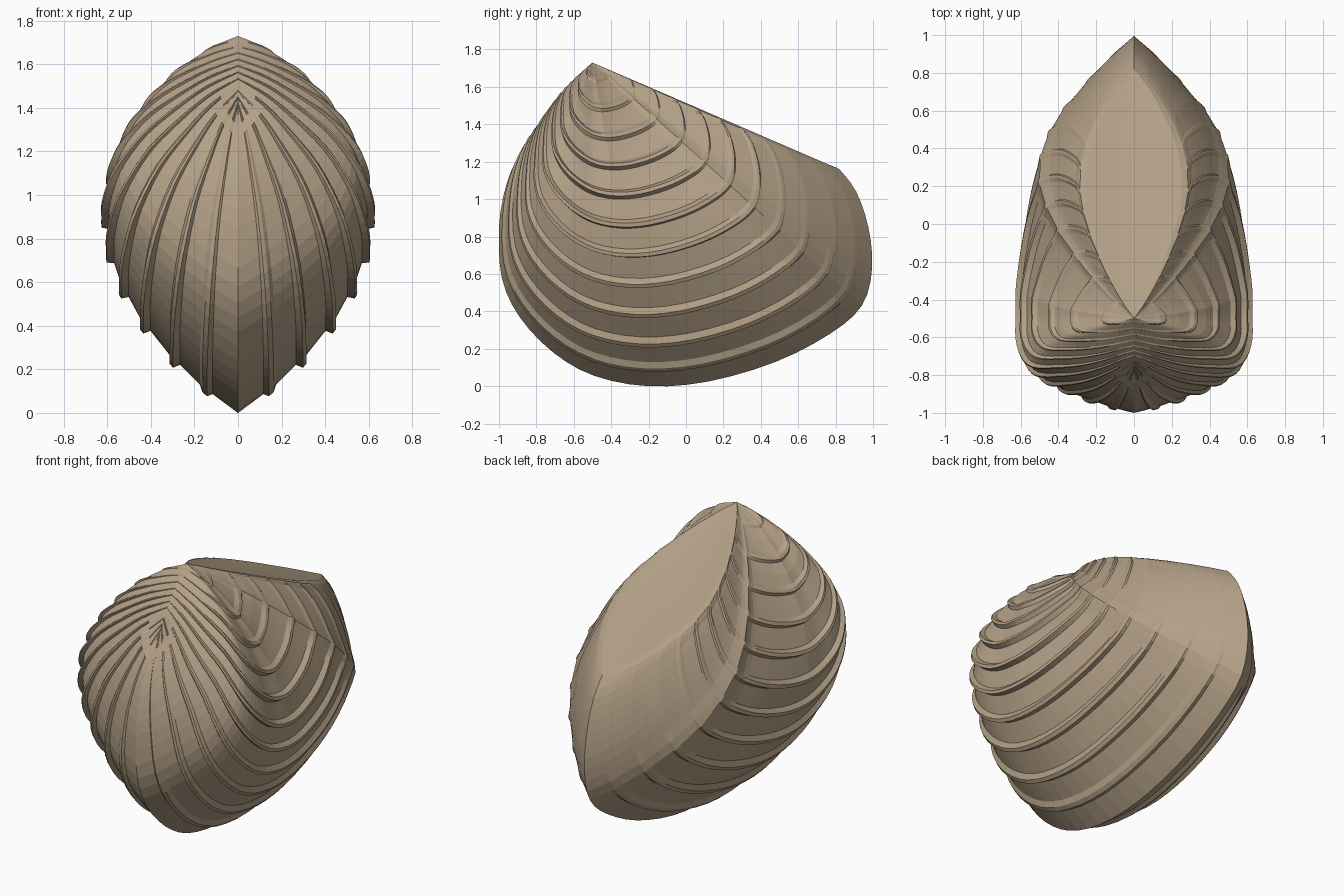
import bpy, bmesh, math
from mathutils import Vector

if "Cube" in bpy.data.objects:
    bpy.data.objects.remove(bpy.data.objects["Cube"])

UMBO = Vector((0, -0.5, 1.73))
# Valve margin: y, z, inflation, ridge strength (front seam -> keel -> hinge)
MARGIN = [(-.77, 1.40, 0, .1), (-.88, 1.26, .24, .2), (-.96, 1.08, .46, .3), (-1, .85, .70, .45),
          (-.985, .58, .88, .7), (-.89, .37, .96, .9), (-.71, .18, 1, 1), (-.49, .055, 1, 1),
          (-.2, 0, 1, 1), (.12, .025, .98, 1), (.48, .13, .94, .95), (.77, .28, .89, .75),
          (.94, .43, .86, .2), (.995, .63, .75, .2), (.975, .85, .64, .3), (.91, 1.04, .54, .3),
          (.82, 1.16, .45, 0), (.80, 1.17, 0, 0)]
KEEL = 12
# Inflation of the valve from beak (0) to margin (1)
PROFILE = [(0, 0), (.02, .07), (.075, .205), (.13, .30), (.19, .39), (.31, .51), (.42, .575), (.5, .595),
           (.6, .57), (.68, .515), (.77, .42), (.87, .27), (.94, .14), (1, 0)]
RIDGES = [.055 + .09 * k for k in range(10)] + [.943]


def width(s):
    for (a, p), (b, q) in zip(PROFILE, PROFILE[1:]):
        if s <= b:
            return p + (q - p) * (s - a) / (b - a)
    return 0


def margin(t):
    n = len(MARGIN) - 1
    i = min(int(t), n - 1)
    f = t - i
    p = [MARGIN[max(0, min(n, i + k))] for k in (-1, 0, 1, 2)]
    if i == n - 1:
        return [a + (b - a) * f for a, b in zip(p[1], p[2])]
    return [.5 * (2 * b + (c - a) * f + (2 * a - 5 * b + 4 * c - d) * f * f
                  + (3 * b - a - 3 * c + d) * f ** 3) for a, b, c, d in zip(*p)]


def base(s, t):
    y, z, g, _ = margin(t)
    back = max(0, min(1, (t - 8) / 4))
    x = width(s) * max(0, g) * (1 - .4 * back * (1 - s) ** 3)
    bow = .035 * max(0, 1 - t / 3) * math.sin(math.pi * s)     # lunule bows forward
    return Vector((x, UMBO.y + s * (y - UMBO.y) - bow, UMBO.z + s * (z - UMBO.z)))


def normal(s, t):
    e, n = .012, len(MARGIN) - 1
    ds = base(min(1, s + e), t) - base(max(.001, s - e), t)
    dt = base(s, min(n, t + .05)) - base(s, max(0, t - .05))
    v = ds.cross(dt)
    if v.x < 0:
        v = -v
    return v.normalized() if v.length > 1e-9 else Vector((1, 0, 0))


# Rows across each ridge: foot, crest, lip, groove
rows = []
for s in RIDGES:
    h = .033 * min(1, .15 + s * 2) * (1 if s < .9 else .7)
    rows += [(s - .02, .2 * h), (s - .008, h), (s + .002, h), (s + .007, 0)]
    if s < .85:
        rows.append((s + .038, .1 * h))
rows += [(.975, 0), (1, 0)]

# Columns round the margin
cols = []
for i in range(len(MARGIN) - 1):
    cols += [i, i + 1 / 3, i + 2 / 3]
cols.append(len(MARGIN) - 1)

bm = bmesh.new()
tip = bm.verts.new(UMBO)
grid = []
for s, h in rows:
    line = []
    for t in cols:
        r = margin(t)[3]
        if t > KEEL + .5:                      # rear area ribs fade with growth
            r *= max(0, min(1, (.72 - s) / .15))
        d = h * max(0, r)
        d += .016 * max(0, 1 - abs(t - KEEL) / .5) * math.sin(math.pi * s)   # keel cord
        p = base(s, t) + normal(s, t) * d
        if t > 16.1:                           # shallow dished escutcheon
            p.z -= .015 * math.sin(math.pi * s) * math.sin((t - 16) * math.pi / 2)
        if t in (0, cols[-1]) or s == 1:
            p.x = 0
        p.x = max(0, p.x)
        p.y = max(-1, min(1, p.y))
        line.append(bm.verts.new(p))
    grid.append(line)
for a, b in zip(grid[0], grid[0][1:]):
    bm.faces.new((tip, a, b))
for u, v in zip(grid, grid[1:]):
    for i in range(len(cols) - 1):
        bm.faces.new((u[i], v[i], v[i + 1], u[i + 1]))
bmesh.ops.recalc_face_normals(bm, faces=bm.faces)
if sum(f.normal.x * f.calc_area() for f in bm.faces) < 0:
    bmesh.ops.reverse_faces(bm, faces=bm.faces)

mesh = bpy.data.meshes.new("shell_valves")
bm.to_mesh(mesh)
bm.free()
shell = bpy.data.objects.new("shell_valves", mesh)
bpy.context.collection.objects.link(shell)

# Second valve
mirror = shell.modifiers.new("second_valve", 'MIRROR')
mirror.use_axis[0] = True
mirror.merge_threshold = .0005

mat = bpy.data.materials.new("shell_tan")
mat.diffuse_color = (.45, .35, .24, 1)
mat.use_nodes = True
mat.node_tree.nodes["Principled BSDF"].inputs["Base Color"].default_value = mat.diffuse_color
mesh.materials.append(mat)
